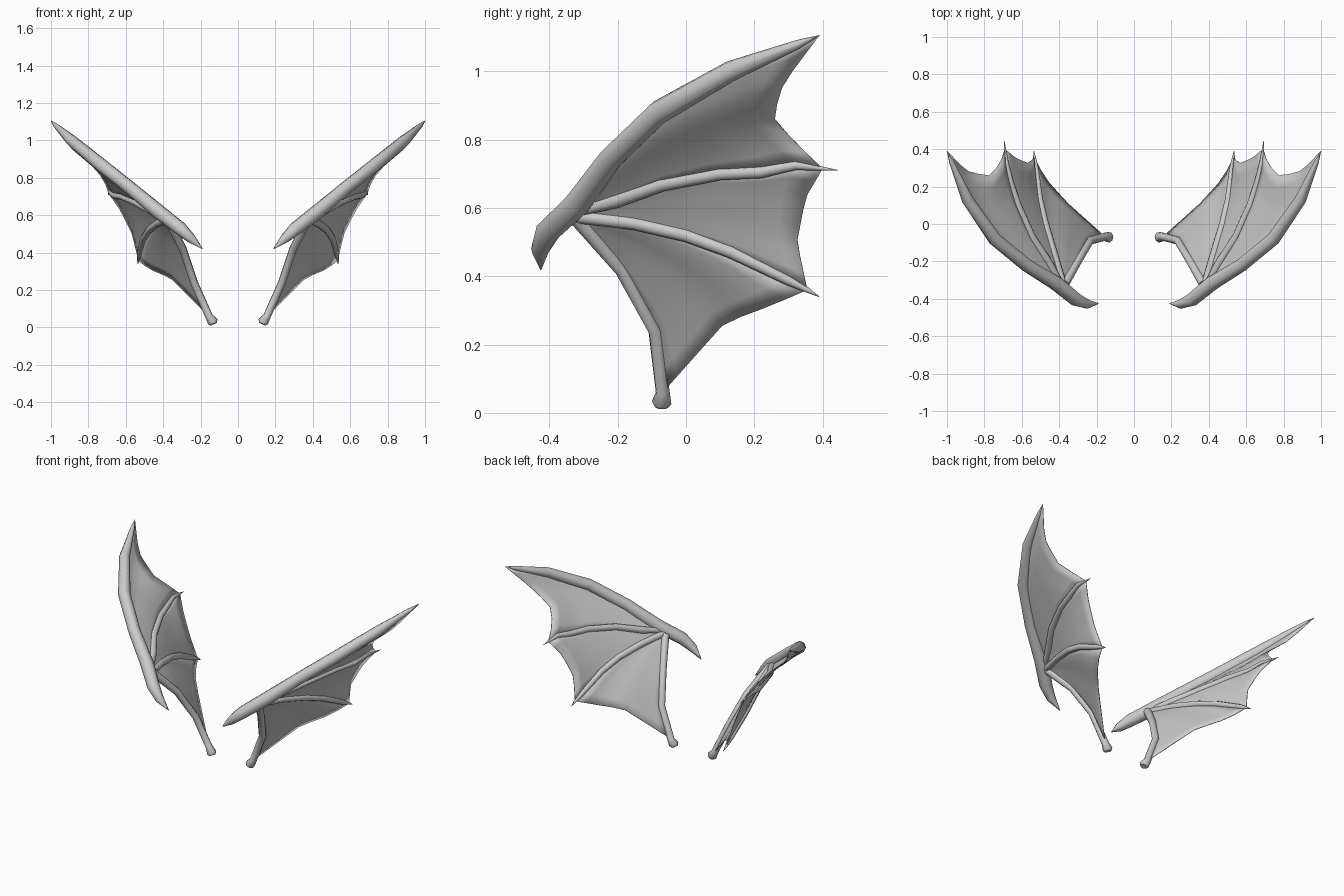
import bpy, bmesh, math
from mathutils import Vector

if "Cube" in bpy.data.objects:
    bpy.data.objects.remove(bpy.data.objects["Cube"])


def finish(name, bm):
    me = bpy.data.meshes.new(name)
    bmesh.ops.recalc_face_normals(bm, faces=bm.faces)
    for f in bm.faces:
        f.smooth = True
    bm.to_mesh(me)
    bm.free()
    ob = bpy.data.objects.new(name, me)
    bpy.context.collection.objects.link(ob)
    ob.modifiers.new("mirror", 'MIRROR').use_mirror_merge = False
    bpy.ops.object.select_all(action='DESELECT')
    ob.select_set(True)
    bpy.context.view_layer.objects.active = ob
    bpy.ops.object.shade_smooth_by_angle(angle=math.radians(50))
    return ob


# Tapered tube through points (x, y, z, radius)
def bone(name, pts, sides=8):
    bm = bmesh.new()
    c = [Vector(p[:3]) for p in pts]
    rings = []
    ref = Vector((0.7, -0.2, -0.6))
    for i, p in enumerate(pts):
        t = (c[min(i + 1, len(c) - 1)] - c[max(i - 1, 0)]).normalized()
        ref = (ref - t * ref.dot(t)).normalized()
        side = t.cross(ref)
        rings.append([bm.verts.new(c[i] + p[3] * (math.cos(a) * ref + math.sin(a) * side))
                      for a in (2 * math.pi * k / sides for k in range(sides))])
    for a, b in zip(rings, rings[1:]):
        for k in range(sides):
            bm.faces.new((a[k], a[(k + 1) % sides], b[(k + 1) % sides], b[k]))
    bm.faces.new(rings[0])
    bm.faces.new(rings[-1])
    return finish(name, bm)


# Point at fraction t along a polyline
def along(pts, t):
    p = [Vector(q[:3]) for q in pts]
    d = [(b - a).length for a, b in zip(p, p[1:])]
    s = t * sum(d)
    for i, l in enumerate(d):
        if s <= l or i == len(d) - 1:
            return p[i].lerp(p[i + 1], min(s / l, 1))
        s -= l


# Skin stretched between two bones, with a scalloped outer edge
def membrane(name, a, b, edge, nu=10, nv=8):
    bm = bmesh.new()
    rim = [a[-1][:3]] + edge + [b[-1][:3]]
    a1, b1 = Vector(rim[0]), Vector(rim[-1])
    grid = []
    for i in range(nu + 1):
        u = i / nu
        row = []
        for j in range(nv + 1):
            v = j / nv
            scallop = along(rim, v) - a1.lerp(b1, v)
            row.append(bm.verts.new(along(a, u).lerp(along(b, u), v) + scallop * u ** 1.4))
        grid.append(row)
    for i in range(nu):
        for j in range(nv):
            bm.faces.new((grid[i][j], grid[i + 1][j], grid[i + 1][j + 1], grid[i][j + 1]))
    ob = finish(name, bm)
    s = ob.modifiers.new("thickness", 'SOLIDIFY')
    s.thickness, s.offset = 0.004, 0
    return ob


lead = [(0.19, -0.425, 0.42, 0.002), (0.25, -0.428, 0.475, 0.026), (0.31, -0.405, 0.53, 0.037),
        (0.42, -0.315, 0.615, 0.04), (0.575, -0.22, 0.745, 0.036), (0.745, -0.08, 0.88, 0.036),
        (0.89, 0.13, 1.0, 0.031), (0.975, 0.33, 1.08, 0.013), (1.0, 0.39, 1.105, 0.001)]
upper = [(0.39, -0.32, 0.59, 0.015), (0.46, -0.20, 0.622, 0.022), (0.545, -0.07, 0.668, 0.02),
         (0.62, 0.10, 0.70, 0.019), (0.66, 0.22, 0.705, 0.018), (0.682, 0.32, 0.725, 0.014),
         (0.69, 0.40, 0.715, 0.006), (0.693, 0.445, 0.71, 0.001)]
lower = [(0.38, -0.32, 0.575, 0.02), (0.43, -0.15, 0.555, 0.02), (0.475, 0.0, 0.52, 0.02),
         (0.505, 0.13, 0.472, 0.019), (0.525, 0.30, 0.388, 0.015), (0.532, 0.355, 0.36, 0.008),
         (0.535, 0.39, 0.34, 0.001)]
arm = [(0.13, -0.072, 0.018, 0.02), (0.135, -0.071, 0.03, 0.029), (0.155, -0.068, 0.06, 0.021),
       (0.235, -0.09, 0.24, 0.021), (0.295, -0.19, 0.42, 0.021), (0.37, -0.32, 0.57, 0.024)]

# Wing bones
bone("leading_bone", lead)
bone("upper_finger_bone", upper)
bone("lower_finger_bone", lower)
bone("arm_bone", arm)

# Wing skin panels
arm_down = arm[:1:-1]
membrane("upper_membrane", lead[3:], upper[:-1],
         [(0.90, 0.285, 0.965), (0.78, 0.255, 0.865), (0.715, 0.32, 0.79)])
membrane("middle_membrane", upper[:-1], lower[:-1],
         [(0.63, 0.35, 0.63), (0.565, 0.325, 0.50)])
membrane("lower_membrane", lower[:-1], arm_down,
         [(0.48, 0.25, 0.315), (0.36, 0.115, 0.265)])
